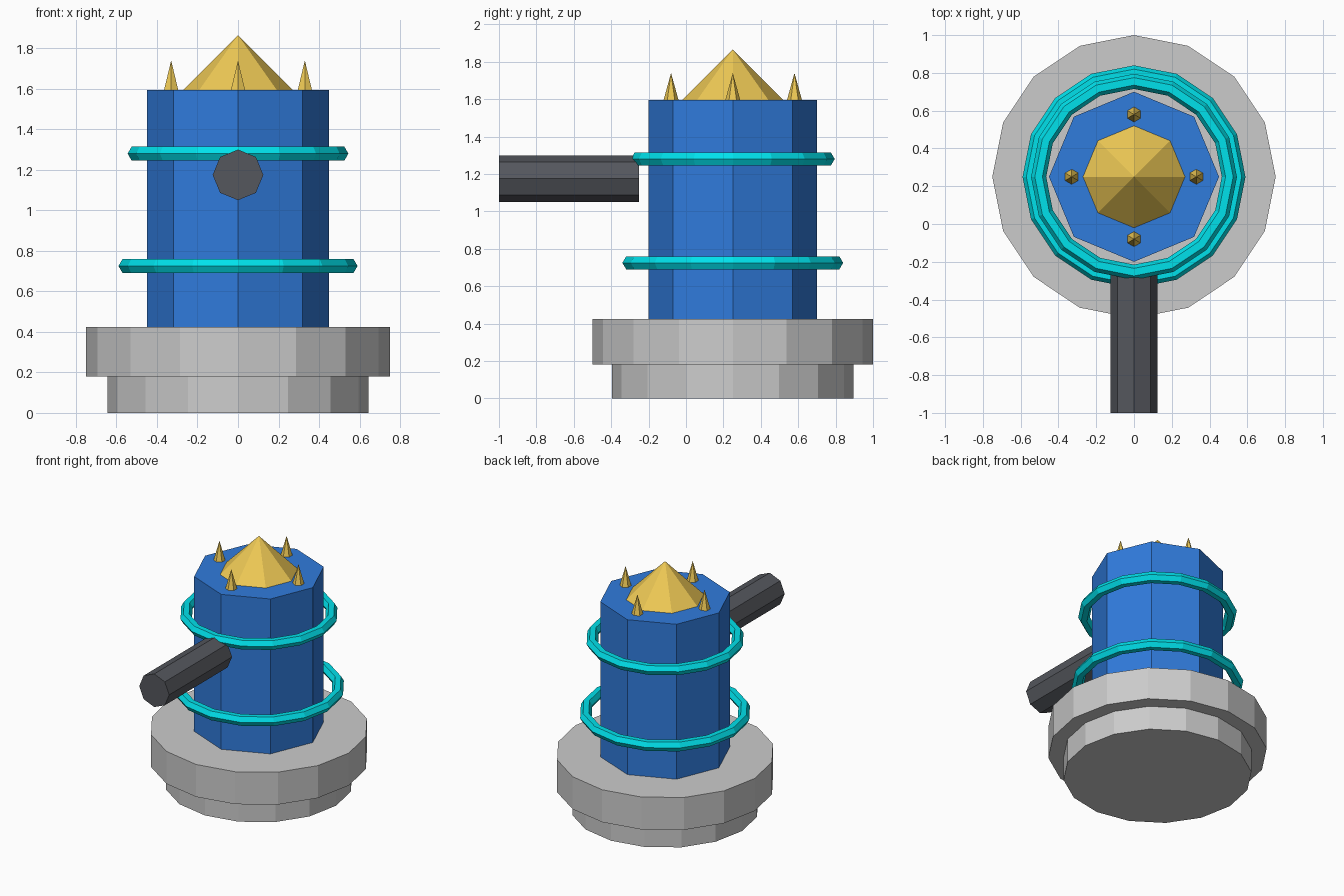
import bpy
import math

if "Cube" in bpy.data.objects:
    bpy.data.objects.remove(bpy.data.objects["Cube"])

AXIS_Y = 0.25  # the turret axis; the barrel balances it forward


def material(name, rgb):
    m = bpy.data.materials.new(name)
    m.diffuse_color = (*rgb, 1)
    m.use_nodes = True
    m.node_tree.nodes["Principled BSDF"].inputs["Base Color"].default_value = m.diffuse_color
    return m


blue = material("blue_paint", (0.03, 0.2, 0.72))
cyan = material("cyan_glow", (0.0, 0.75, 0.83))
gold = material("gold", (0.85, 0.58, 0.09))
dark = material("dark_metal", (0.09, 0.095, 0.11))


def finish(name, mat):
    ob = bpy.context.object
    ob.name = ob.data.name = name
    if mat:
        ob.data.materials.append(mat)
    return ob


def prism(name, sides, r, z0, z1, mat=None):
    bpy.ops.mesh.primitive_cylinder_add(
        vertices=sides, radius=r, depth=z1 - z0, location=(0, AXIS_Y, (z0 + z1) / 2))
    return finish(name, mat)


def spike(name, sides, r, x, y, z0, z1):
    bpy.ops.mesh.primitive_cone_add(
        vertices=sides, radius1=r, radius2=0, depth=z1 - z0, location=(x, y, (z0 + z1) / 2))
    return finish(name, gold)


def ring(name, r, z):
    bpy.ops.mesh.primitive_torus_add(
        major_segments=16, minor_segments=6, major_radius=r, minor_radius=0.04,
        location=(0, AXIS_Y, z))
    return finish(name, cyan)


# Stepped base
prism("base_foot", 16, 0.645, 0, 0.18)
prism("base_plate", 16, 0.75, 0.18, 0.425)

# Octagonal tower
prism("tower_body", 8, 0.45, 0.425, 1.595, blue)

# Floating rings
ring("lower_ring", 0.55, 0.725)
ring("upper_ring", 0.505, 1.28)

# Roof and the four spikes around it
spike("roof_point", 8, 0.27, 0, AXIS_Y, 1.595, 1.865)
for i in range(4):
    a = i * math.pi / 2
    spike(f"roof_spike_{i + 1}", 6, 0.04,
          0.33 * math.cos(a), AXIS_Y + 0.33 * math.sin(a), 1.595, 1.74)

# Barrel pointing forward
bpy.ops.mesh.primitive_cylinder_add(
    vertices=8, radius=0.125, depth=0.75, location=(0, -0.625, 1.175),
    rotation=(math.pi / 2, 0, 0))
finish("barrel", dark)
